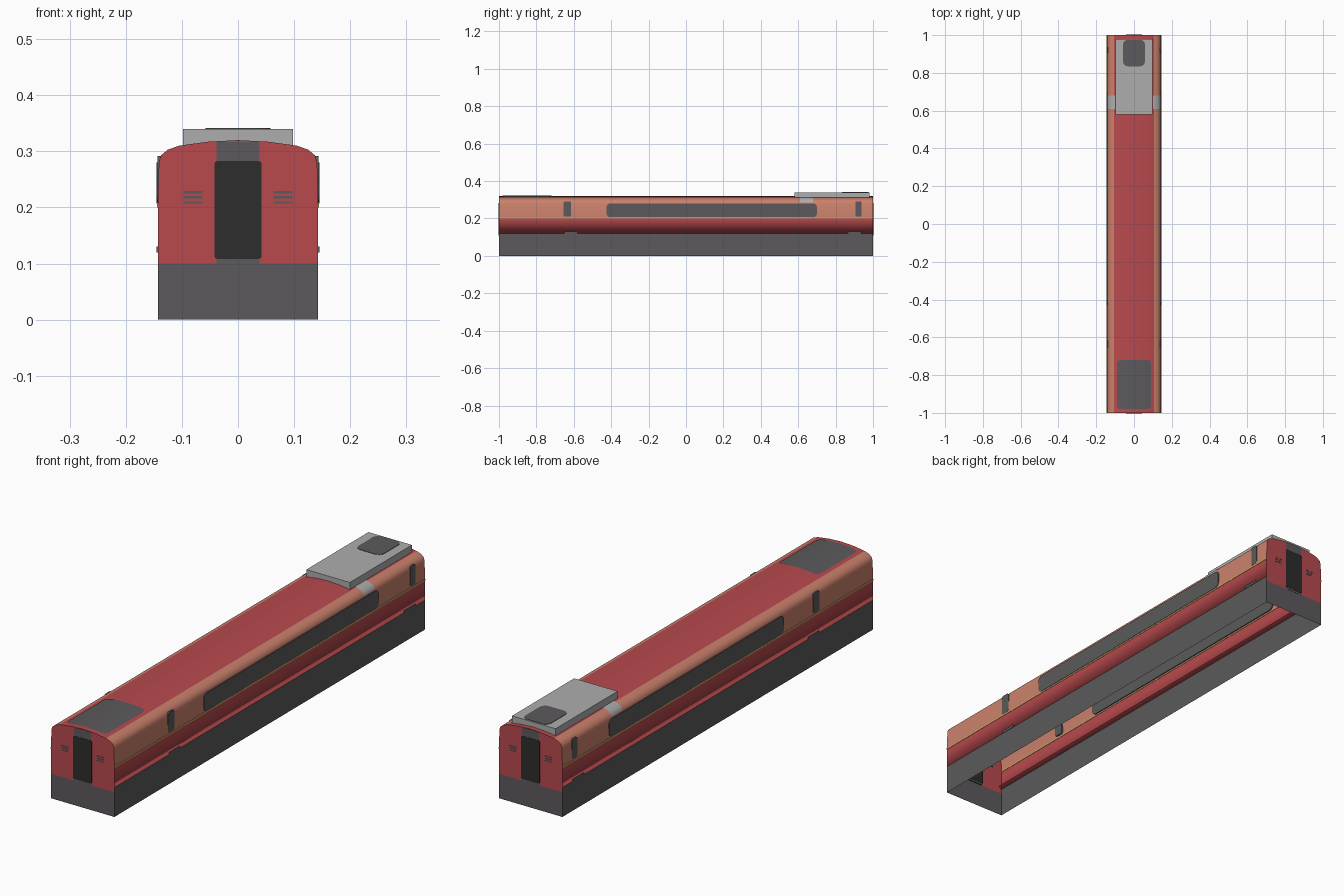
import bpy, bmesh, math
from mathutils import Vector

cube = bpy.data.objects.get("Cube")
if cube:
    bpy.data.objects.remove(cube)


def material(name, rgb):
    m = bpy.data.materials.new(name)
    m.use_nodes = True
    m.diffuse_color = (*rgb, 1)
    m.node_tree.nodes["Principled BSDF"].inputs["Base Color"].default_value = (*rgb, 1)
    return m


RED = material("red paint", (0.48, 0.068, 0.076))
ORANGE = material("orange paint", (0.6, 0.22, 0.15))
YELLOW = material("yellow stripe", (0.58, 0.4, 0.13))
DARK = material("dark grey", (0.107, 0.102, 0.107))
BLACK = material("black", (0.026, 0.026, 0.026))
LIGHT = material("light grey", (0.42, 0.42, 0.42))

# Half cross-section of the coach, from the bottom lip to the roof ridge
HALF = [(0.13, 0.13), (0.143, 0.12), (0.143, 0.2), (0.141, 0.28), (0.137, 0.293),
        (0.125, 0.303), (0.105, 0.31), (0.055, 0.317), (0, 0.32)]
PROFILE = HALF + [(-x, z) for x, z in HALF[-2::-1]]
WALL = 0.143


def finish(name, bm, *mats, smooth=False):
    mesh = bpy.data.meshes.new(name)
    bm.to_mesh(mesh)
    bm.free()
    obj = bpy.data.objects.new(name, mesh)
    bpy.context.collection.objects.link(obj)
    for m in mats:
        mesh.materials.append(m)
    if smooth:
        for p in mesh.polygons:
            p.use_smooth = True
    return obj


def polygon(bm, points):
    return bm.faces.new([bm.verts.new(p) for p in points])


def rounded(u0, u1, v0, v1, r, steps=4):
    """Counter-clockwise outline of a rectangle with rounded corners."""
    if r == 0:
        return [(u0, v0), (u1, v0), (u1, v1), (u0, v1)]
    corners = [(u1 - r, v1 - r), (u0 + r, v1 - r), (u0 + r, v0 + r), (u1 - r, v0 + r)]
    return [(cu + r * math.cos(math.radians(90 * (q + k / steps))),
             cv + r * math.sin(math.radians(90 * (q + k / steps))))
            for q, (cu, cv) in enumerate(corners) for k in range(steps + 1)]


def plate(name, mat, axis, centre, thick, rect, r=0):
    """Thin slab across the given axis, outlined by a rounded rectangle."""
    bm = bmesh.new()
    place = {"x": lambda u, v: (centre - thick / 2, u, v),
             "y": lambda u, v: (u, centre - thick / 2, v),
             "z": lambda u, v: (u, v, centre - thick / 2)}[axis]
    face = polygon(bm, [place(u, v) for u, v in rounded(*rect, r)])
    out = bmesh.ops.extrude_face_region(bm, geom=[face])
    shift = Vector([thick * (a == axis) for a in "xyz"])
    bmesh.ops.translate(bm, vec=shift, verts=[e for e in out["geom"] if isinstance(e, bmesh.types.BMVert)])
    bmesh.ops.recalc_face_normals(bm, faces=bm.faces)
    return finish(name, bm, mat)


def roof_height(x):
    for (x0, z0), (x1, z1) in zip(HALF[3:], HALF[4:]):
        if x1 <= abs(x) <= x0:
            return z0 + (z1 - z0) * (x0 - abs(x)) / (x0 - x1)
    return HALF[3][1]


def roof_patch(name, mat, rect, r=0):
    """Sheet that follows the curve of the roof."""
    bm = bmesh.new()
    polygon(bm, [(u, v, 0) for u, v in rounded(*rect, r)])
    for x, _ in PROFILE:
        bmesh.ops.bisect_plane(bm, geom=bm.verts[:] + bm.edges[:] + bm.faces[:],
                               plane_co=(x, 0, 0), plane_no=(1, 0, 0))
    for v in bm.verts:
        v.co.z = roof_height(v.co.x) + 0.002
    return finish(name, bm, mat, smooth=True)


# Coach shell: open underneath, red with orange upper sides
bm = bmesh.new()
rings = [[bm.verts.new((x, y, z)) for x, z in PROFILE] for y in (-1, 1)]
for i in range(len(PROFILE) - 1):
    f = bm.faces.new([rings[0][i], rings[1][i], rings[1][i + 1], rings[0][i + 1]])
    c = f.calc_center_median()
    f.material_index = int(c.z > 0.2 and abs(c.x) > 0.105)
bmesh.ops.recalc_face_normals(bm, faces=bm.faces)
if max(bm.faces, key=lambda f: f.calc_center_median().z).normal.z < 0:
    bmesh.ops.reverse_faces(bm, faces=bm.faces)
finish("coach_shell", bm, RED, ORANGE, smooth=True)

# Skirt: four single walls, open at the bottom
bm = bmesh.new()
for s in (-1, 1):
    side = [(s * WALL, -s, 0), (s * WALL, s, 0), (s * WALL, s, 0.12), (s * WALL, -s, 0.12)]
    end = [(s * WALL, -s, 0), (s * WALL, -s, 0.1), (-s * WALL, -s, 0.1), (-s * WALL, -s, 0)]
    polygon(bm, side)
    polygon(bm, end[::-1])
finish("skirt", bm, DARK)

for end, s in (("front", -1), ("back", 1)):
    # End wall with door, header and small grilles
    bm = bmesh.new()
    outline = [(WALL, 0.1)] + PROFILE[2:-2] + [(-WALL, 0.1)]
    polygon(bm, [(-s * x, s, z) for x, z in outline])
    bmesh.ops.recalc_face_normals(bm, faces=bm.faces)
    for f in bm.faces:
        if f.normal.y * s < 0:
            f.normal_flip()
    finish(end + "_wall", bm, RED)
    plate(end + "_door_frame", DARK, "y", s * 0.998, 0.006, (-0.038, 0.038, 0.1, 0.317))
    plate(end + "_door", BLACK, "y", s * 0.998, 0.008, (-0.042, 0.042, 0.108, 0.283), 0.006)
    for side in (-1, 1):
        for row in range(3):
            z = 0.207 + 0.009 * row
            u = side * 0.08
            plate(end + "_grille_bar", DARK, "y", s * 0.999, 0.004, (u - 0.017, u + 0.017, z, z + 0.004))

for name, s in (("left", 1), ("right", -1)):
    # Side windows, waist stripe and door steps
    plate(name + "_long_window", DARK, "x", s * 0.1415, 0.007, (-0.425, 0.7, 0.207, 0.28), 0.02)
    plate(name + "_front_door_window", DARK, "x", s * 0.14, 0.007, (-0.655, -0.615, 0.21, 0.292), 0.008)
    plate(name + "_back_door_window", DARK, "x", s * 0.14, 0.007, (0.905, 0.938, 0.21, 0.292), 0.008)
    plate(name + "_waist_stripe", YELLOW, "x", s * WALL, 0.003, (-1, 1, 0.2, 0.206))
    for y in (-0.615, 0.9):
        plate(name + "_door_step", DARK, "x", s * WALL, 0.004, (y - 0.035, y + 0.035, 0.12, 0.13))
    # Air vent on the roof shoulder
    roof_patch(name + "_shoulder_vent", LIGHT, (min(s * 0.1, s * 0.14), max(s * 0.1, s * 0.14), 0.61, 0.68))

# Roof equipment
roof_patch("front_roof_panel", DARK, (-0.09, 0.09, -0.98, -0.72), 0.02)
plate("roof_unit", LIGHT, "z", 0.325, 0.03, (-0.098, 0.098, 0.58, 0.98))
plate("roof_unit_fan", DARK, "z", 0.34, 0.003, (-0.058, 0.058, 0.835, 0.975), 0.025)
